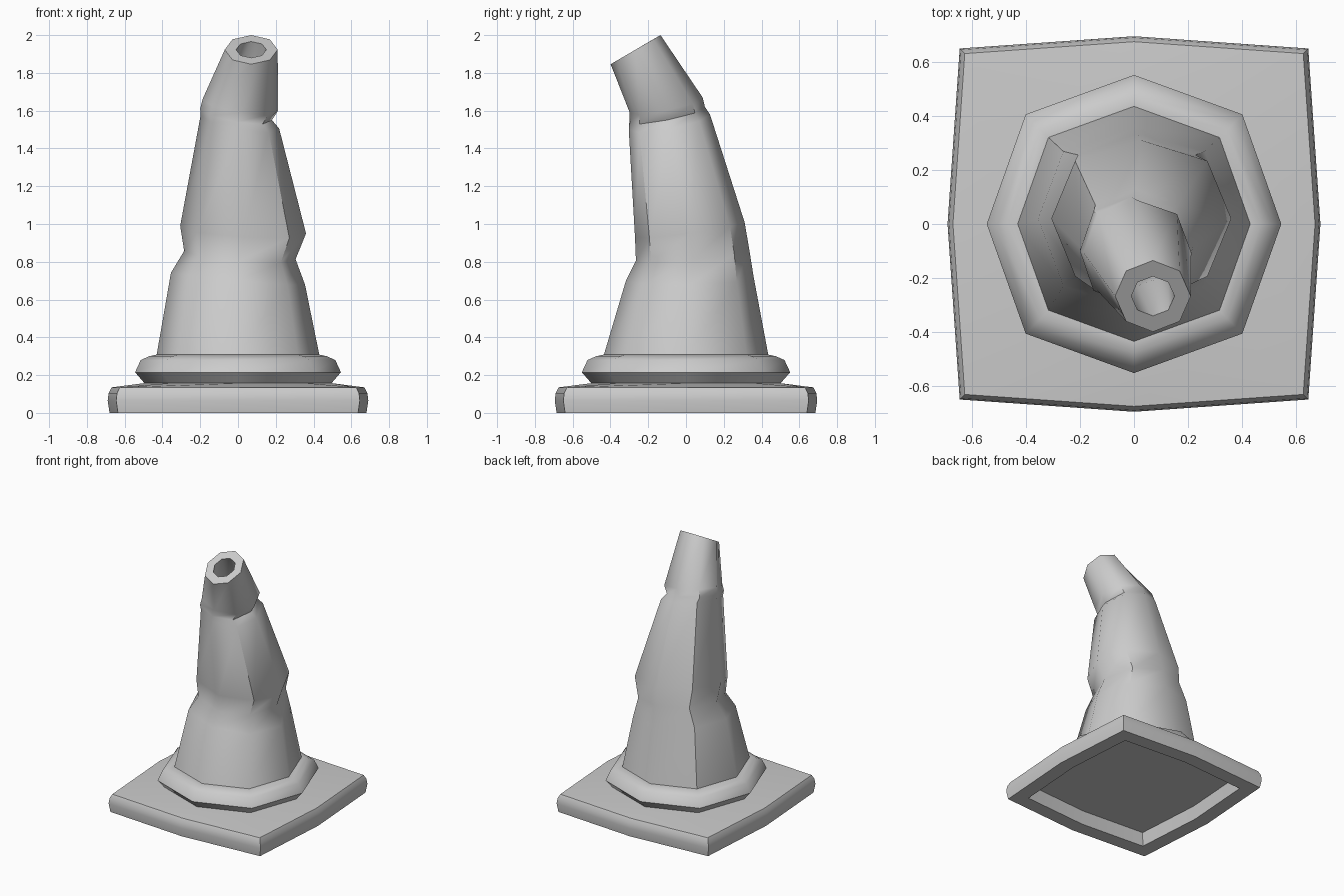
import bpy, math

if "Cube" in bpy.data.objects:
    bpy.data.objects.remove(bpy.data.objects["Cube"])

N = 8


def ring(cx, cy, cz, rx, ry, tx=0.0, ty=0.0, diag=1.04):
    """Eight-sided loop; tx / ty lift the +x / +y side, diag pushes the diagonals out."""
    pts = []
    for i in range(N):
        a = 2 * math.pi * i / N
        k = diag if i % 2 else 1.0
        c, s = math.cos(a) * k, math.sin(a) * k
        pts.append((cx + rx * c, cy + ry * s, cz + tx * c + ty * s))
    return pts


def skin(name, rings, angle, closed=False):
    """Join consecutive loops with quads, then cap the ends or close the tube."""
    verts = [p for r in rings for p in r]
    m = len(rings)
    faces = []
    for j in range(m if closed else m - 1):
        a, b = j * N, ((j + 1) % m) * N
        for i in range(N):
            k = (i + 1) % N
            faces.append((a + i, a + k, b + k, b + i))
    if not closed:
        faces.append(tuple(reversed(range(N))))
        faces.append(tuple(range((m - 1) * N, m * N)))
    mesh = bpy.data.meshes.new(name)
    mesh.from_pydata(verts, [], faces)
    mesh.update()
    ob = bpy.data.objects.new(name, mesh)
    bpy.context.collection.objects.link(ob)
    bpy.ops.object.select_all(action='DESELECT')
    ob.select_set(True)
    bpy.context.view_layer.objects.active = ob
    bpy.ops.object.shade_smooth_by_angle(angle=math.radians(angle))
    return ob


# Square foot plate with bowed sides and a recess underneath
SQ = 0.645 * math.sqrt(2) / 0.69


def plate(r, z, diag=SQ):
    return ring(0, 0, z, r, r * 1.007, diag=diag)


skin("foot_plate", [
    plate(0.555, 0.10), plate(0.57, 0.0), plate(0.68, 0.0), plate(0.69, 0.065),
    plate(0.685, 0.105), plate(0.67, 0.135), plate(0.50, 0.157, 1.04)], 25)

# Rounded collar around the bottom of the cone
collar = [(0.40, 0.155), (0.495, 0.157), (0.545, 0.215), (0.515, 0.28),
          (0.47, 0.30), (0.425, 0.31), (0.40, 0.30)]
skin("collar", [ring(0, 0, z, r, r * 1.012) for r, z in collar], 48, closed=True)

# Bent, dented cone body, folding over the rim into the open tip
body = [
    (0, 0, 0.30, 0.432, 0.437),
    (0, 0.02, 0.71, 0.355, 0.338, -0.032, 0.01),
    (0.01, 0.035, 0.835, 0.295, 0.30, -0.022, 0.03),
    (0.027, 0.02, 0.97, 0.333, 0.29, -0.02, 0.04),
    (0.01, -0.088, 1.54, 0.208, 0.215, -0.035, 0.04),
    (-0.01, -0.10, 1.58, 0.19, 0.20, -0.03, 0.04),
    (0.012, -0.105, 1.63, 0.20, 0.193, -0.03, 0.04),
    (0.07, -0.267, 1.923, 0.14, 0.132, 0.0, 0.077, 1.0),
    (0.07, -0.267, 1.923, 0.08, 0.073, 0.0, 0.043, 1.0),
    (0.01, -0.11, 1.62, 0.12, 0.12, -0.02, 0.03),
    (0.0, -0.08, 1.45, 0.13, 0.13),
]
skin("cone_body", [ring(*r) for r in body], 50)
